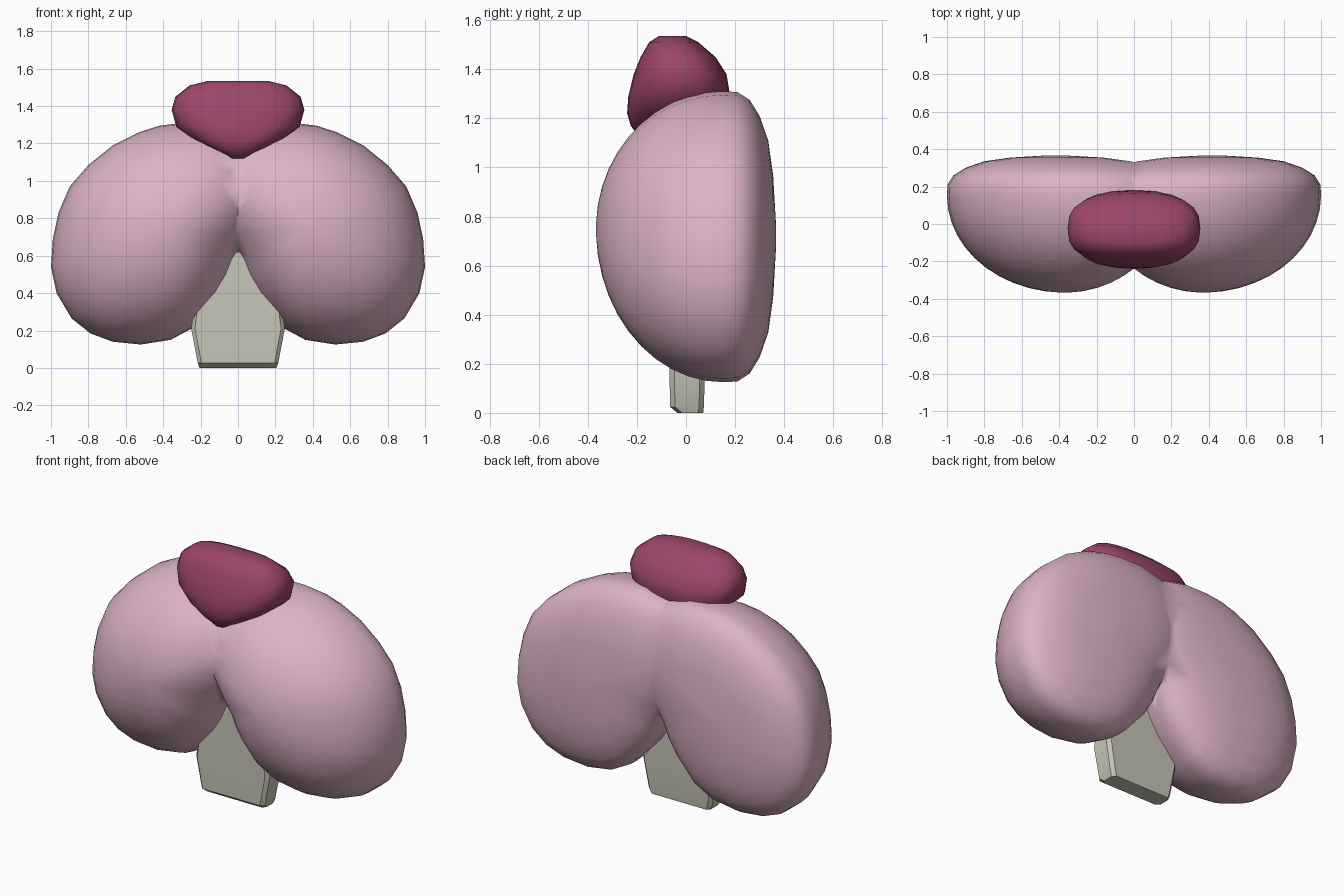
import bpy, bmesh, math

if "Cube" in bpy.data.objects:
    bpy.data.objects.remove(bpy.data.objects["Cube"])


def material(name, rgb):
    m = bpy.data.materials.new(name)
    m.diffuse_color = (*rgb, 1)
    m.use_nodes = True
    m.node_tree.nodes["Principled BSDF"].inputs["Base Color"].default_value = m.diffuse_color
    return m


def loft(name, rings, mat, angle):
    """Skin a stack of equal-sized point rings, capping both ends."""
    bm = bmesh.new()
    rows = [[bm.verts.new(p) for p in r] for r in rings]
    n = len(rows[0])
    for a, b in zip(rows, rows[1:]):
        for i in range(n):
            j = (i + 1) % n
            bm.faces.new((a[i], a[j], b[j], b[i]))
    bm.faces.new(rows[0][::-1])
    bm.faces.new(rows[-1])
    bmesh.ops.recalc_face_normals(bm, faces=bm.faces[:])
    me = bpy.data.meshes.new(name)
    bm.to_mesh(me)
    bm.free()
    ob = bpy.data.objects.new(name, me)
    bpy.context.collection.objects.link(ob)
    me.materials.append(mat)
    bpy.ops.object.select_all(action='DESELECT')
    ob.select_set(True)
    bpy.context.view_layer.objects.active = ob
    bpy.ops.object.shade_smooth_by_angle(angle=math.radians(angle))
    return ob


pink = material("pale pink", (0.72, 0.45, 0.57))
plum = material("plum", (0.33, 0.06, 0.145))
grey = material("warm grey", (0.56, 0.56, 0.47))

# Lobes: front outline of one side, scaled along y into a bulging front
# and a flatter back, then cut at x = 0 and mirrored
outline = [(0.3, 1.31), (0.42, 1.295), (0.53, 1.26), (0.67, 1.19), (0.80, 1.085),
           (0.90, 0.97), (0.96, 0.83), (0.99, 0.69), (1.0, 0.54), (0.97, 0.40),
           (0.89, 0.265), (0.79, 0.185), (0.67, 0.14), (0.52, 0.125), (0.36, 0.15),
           (0.23, 0.22), (0.10, 0.37), (0.04, 0.47), (0.0, 0.57), (-0.09, 0.70),
           (-0.18, 0.87), (-0.19, 1.04), (-0.12, 1.19), (0.0, 1.275), (0.15, 1.31)]
levels = []
for i in range(12):
    t = math.radians(88 - 8 * i)
    levels.append((0.15 - 0.517 * math.sin(t), math.cos(t)))
levels += [(0.21, 0.995), (0.26, 0.94), (0.30, 0.83), (0.335, 0.66),
           (0.355, 0.42), (0.366, 0.1)]
rings = []
for y, f in levels:
    s = 0.05 * (1 - f) if y < 0.15 else 0
    cx, cz = 0.42, 0.72
    rings.append([(cx - s + (x - cx) * f, y, cz + s * 0.6 + (z - cz) * f)
                  for x, z in outline])
lobes = loft("lobes", rings, pink, 50)
bm = bmesh.new()
bm.from_mesh(lobes.data)
bmesh.ops.bisect_plane(bm, geom=bm.verts[:] + bm.edges[:] + bm.faces[:],
                       plane_co=(0, 0, 0), plane_no=(1, 0, 0), clear_inner=True)
bm.to_mesh(lobes.data)
bm.free()
mirror = lobes.modifiers.new("mirror", 'MIRROR')
mirror.merge_threshold = 0.002

# Cap: rounded wedge sitting on the lobes (z, half width, front y, back y)
cap = [(1.12, 0.05, -0.19, 0.05), (1.17, 0.15, -0.225, 0.10), (1.22, 0.24, -0.24, 0.15),
       (1.29, 0.33, -0.235, 0.18), (1.38, 0.355, -0.213, 0.165), (1.45, 0.335, -0.185, 0.12),
       (1.51, 0.26, -0.15, 0.05), (1.535, 0.16, -0.11, 0.0)]


def rounded(z, w, y0, y1, n=24, e=0.75):
    pts = []
    for i in range(n):
        a = 2 * math.pi * i / n
        c, s = math.cos(a), math.sin(a)
        pts.append((w * math.copysign(abs(c) ** e, c),
                    (y0 + y1) / 2 + (y1 - y0) / 2 * math.copysign(abs(s) ** e, s), z))
    return pts


loft("cap", [rounded(*r) for r in cap], plum, 60)


# Stem: tapered block with clipped corners, running up into the notch
def block(z, w, y0, y1, c=0.02):
    return [(-w + c, y0, z), (w - c, y0, z), (w, y0 + c, z), (w, y1 - c, z),
            (w - c, y1, z), (-w + c, y1, z), (-w, y1 - c, z), (-w, y0 + c, z)]


loft("stem", [block(0.0, 0.205, -0.035, 0.07), block(0.025, 0.215, -0.065, 0.073),
              block(0.21, 0.25, -0.068, 0.078), block(0.62, 0.20, -0.06, 0.08)], grey, 35)
